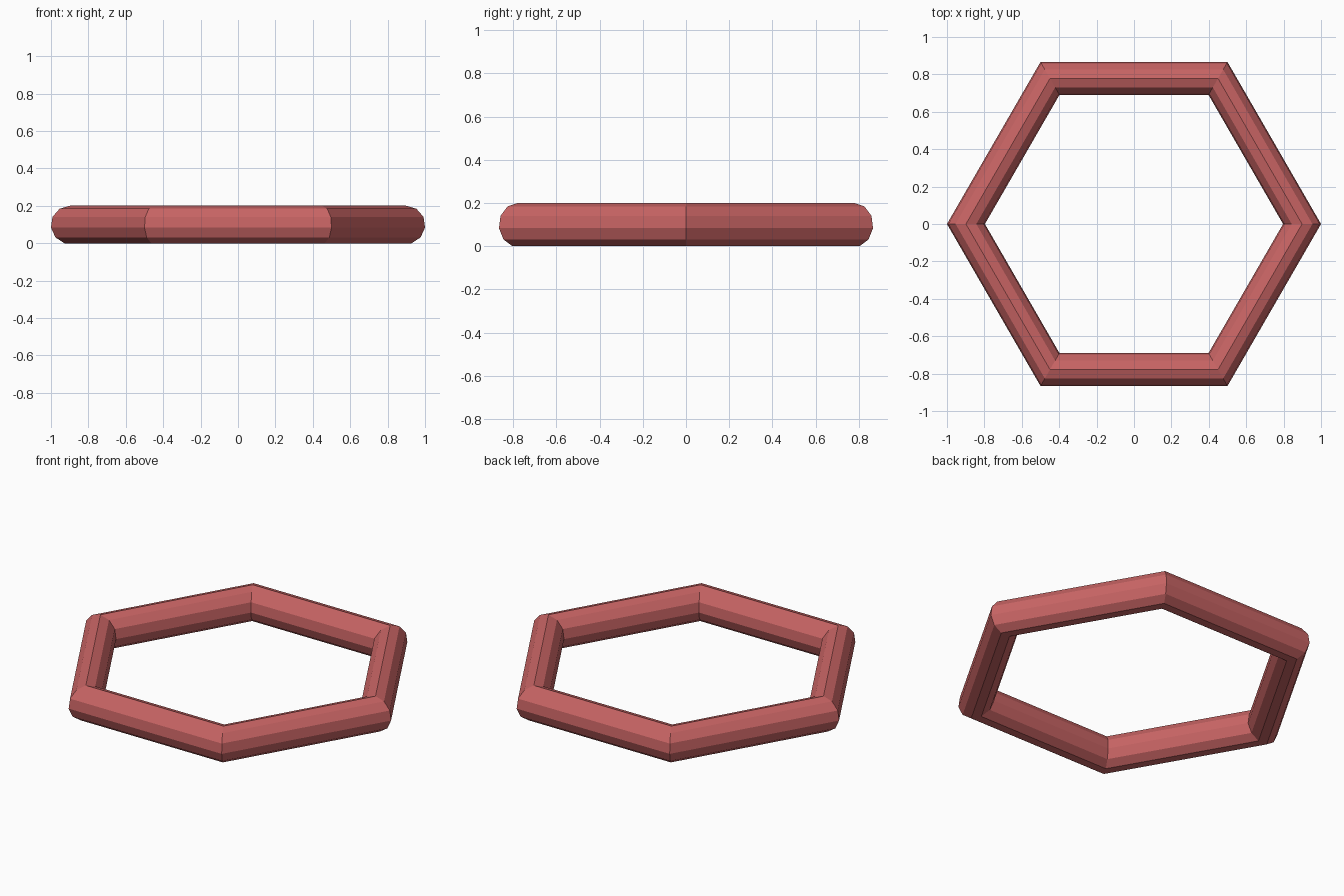
import bpy
import bmesh
from math import pi, sin, cos

cube = bpy.data.objects.get("Cube")
if cube:
    bpy.data.objects.remove(cube, do_unlink=True)

SIDES = 6          # straight bars around the ring
SECTION = 11       # sides of the bar's cross-section
RING_R = 0.8985    # centre to middle of the bar, at a corner
BAR_R = 0.1025

# One flat red for the whole ring
red = bpy.data.materials.new("soft_red")
red.use_nodes = True
red.diffuse_color = (0.58, 0.128, 0.128, 1)
red.node_tree.nodes["Principled BSDF"].inputs["Base Color"].default_value = red.diffuse_color

# Cross-section at every corner: a point on top, a flat face below
bm = bmesh.new()
base_z = BAR_R * cos(pi / SECTION)
rings = []
for i in range(SIDES):
    turn = 2 * pi * i / SIDES
    ring = []
    for j in range(SECTION):
        a = pi / 2 + 2 * pi * j / SECTION
        r = RING_R + BAR_R * cos(a)
        ring.append(bm.verts.new((r * cos(turn), r * sin(turn), base_z + BAR_R * sin(a))))
    rings.append(ring)

# Bars joining each corner to the next
for i in range(SIDES):
    here, after = rings[i], rings[(i + 1) % SIDES]
    for j in range(SECTION):
        k = (j + 1) % SECTION
        bm.faces.new((here[j], after[j], after[k], here[k]))
bmesh.ops.recalc_face_normals(bm, faces=bm.faces)

mesh = bpy.data.meshes.new("hexagonal_ring")
bm.to_mesh(mesh)
bm.free()
mesh.materials.append(red)
ring_object = bpy.data.objects.new("hexagonal_ring", mesh)
bpy.context.collection.objects.link(ring_object)
